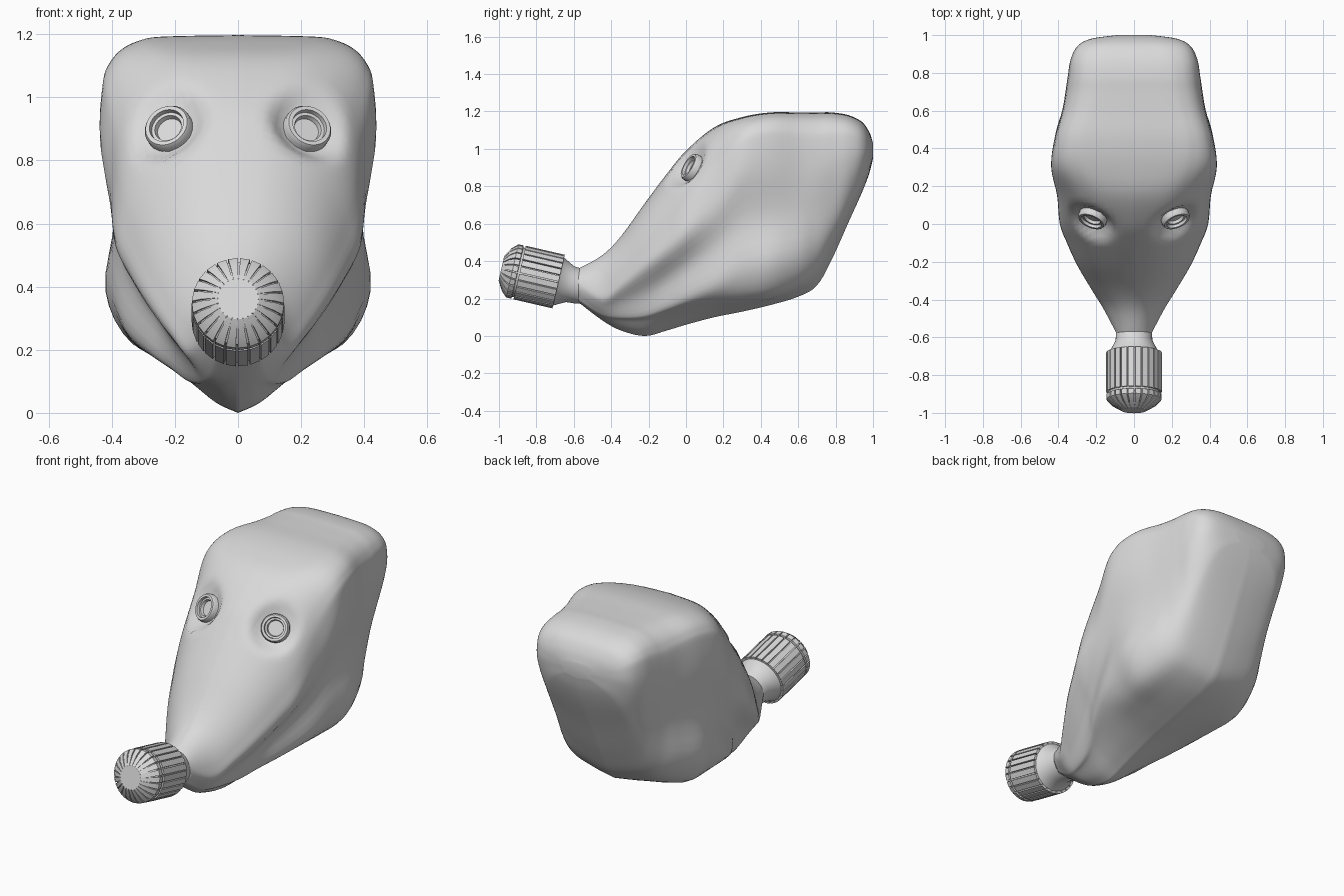
import bpy, bmesh, math
from mathutils import Vector

if "Cube" in bpy.data.objects:
    bpy.data.objects.remove(bpy.data.objects["Cube"])

grey = bpy.data.materials.new("light_grey")
grey.diffuse_color = (0.7, 0.7, 0.7, 1)
grey.use_nodes = True
grey.node_tree.nodes["Principled BSDF"].inputs["Base Color"].default_value = grey.diffuse_color


def make(name, bm, angle=35):
    bmesh.ops.remove_doubles(bm, verts=bm.verts, dist=1e-5)
    bmesh.ops.recalc_face_normals(bm, faces=bm.faces)
    me = bpy.data.meshes.new(name)
    bm.to_mesh(me)
    bm.free()
    me.materials.append(grey)
    ob = bpy.data.objects.new(name, me)
    bpy.context.collection.objects.link(ob)
    bpy.ops.object.select_all(action='DESELECT')
    ob.select_set(True)
    bpy.context.view_layer.objects.active = ob
    bpy.ops.object.shade_smooth_by_angle(angle=math.radians(angle))
    return ob


def loft(rings):
    bm = bmesh.new()
    vs = [[bm.verts.new(p) for p in r] for r in rings]
    n = len(rings[0])
    for a, b in zip(vs, vs[1:]):
        for i in range(n):
            bm.faces.new((a[i], a[(i + 1) % n], b[(i + 1) % n], b[i]))
    bm.faces.new(vs[0])
    bm.faces.new(vs[-1])
    return bm


def spline(pts, steps):
    """Catmull-Rom through a list of Vectors."""
    out = []
    for i in range(len(pts) - 1):
        p0, p1, p2, p3 = pts[max(i - 1, 0)], pts[i], pts[i + 1], pts[min(i + 2, len(pts) - 1)]
        for k in range(steps):
            t = k / steps
            out.append(0.5 * (2 * p1 + (p2 - p0) * t + (2 * p0 - 5 * p1 + 4 * p2 - p3) * t * t
                              + (3 * p1 - p0 - 3 * p2 + p3) * t ** 3))
    return out + [pts[-1]]


# head stations: y, top z, bottom z, face half-width, cheek ridge z, groove width, jaw width, squareness, keel
stations = [
    (-0.575, 0.36, 0.18, 0.095, 0.27, 0.09, 0.075, 2.0, 0.12),
    (-0.45, 0.43, 0.085, 0.16, 0.20, 0.135, 0.10, 2.0, 0.2),
    (-0.35, 0.53, 0.03, 0.22, 0.26, 0.165, 0.125, 2.0, 0.25),
    (-0.22, 0.71, 0.0, 0.295, 0.36, 0.21, 0.17, 2.1, 0.25),
    (-0.10, 0.87, 0.03, 0.35, 0.45, 0.255, 0.23, 2.1, 0.22),
    (0.0, 0.99, 0.06, 0.388, 0.53, 0.30, 0.29, 2.2, 0.2),
    (0.15, 1.115, 0.10, 0.405, 0.66, 0.355, 0.36, 3.0, 0.16),
    (0.30, 1.17, 0.13, 0.436, 0.85, 0.39, 0.40, 4.2, 0.11),
    (0.45, 1.195, 0.165, 0.42, 0.88, 0.39, 0.42, 5.0, 0.09),
    (0.60, 1.195, 0.21, 0.38, 0.88, 0.365, 0.375, 4.5, 0.11),
    (0.70, 1.195, 0.27, 0.362, 0.88, 0.34, 0.32, 4.2, 0.14),
    (0.78, 1.195, 0.41, 0.35, 0.92, 0.325, 0.29, 4.0, 0.16),
    (0.87, 1.18, 0.61, 0.335, 0.96, 0.315, 0.27, 3.8, 0.17),
    (0.94, 1.145, 0.765, 0.30, 0.98, 0.28, 0.24, 3.5, 0.18),
    (0.98, 1.09, 0.87, 0.23, 0.99, 0.21, 0.18, 3.0, 0.2),
    (1.0, 1.03, 0.95, 0.09, 0.99, 0.08, 0.07, 2.5, 0.2),
]


def half_section(y, zt, zb, w, zr, wg, wj, n, keel):
    pts = []
    for k in range(7):
        a = k / 6 * math.pi / 2
        pts.append(Vector((w * math.sin(a) ** (2 / n), y, zr + (zt - zr) * abs(math.cos(a)) ** (2 / n))))
    d = zr - zb
    pts += [Vector((wg, y, zr - 0.35 * d)), Vector((wj, y, zr - 0.68 * d)),
            Vector((wj * 0.8, y, zb + keel * d)), Vector((wj * 0.4, y, zb + keel * 0.35 * d)), Vector((0, y, zb))]
    return spline(pts, 4)


halves = [half_section(*s) for s in stations]
columns = [spline([h[i] for h in halves], 5) for i in range(len(halves[0]))]
rings = []
for j in range(len(columns[0])):
    half = [c[j] for c in columns]
    rings.append(half + [Vector((-p.x, p.y, p.z)) for p in half[-2:0:-1]])

# press in the eye sockets
EYE = Vector((0.223, 0.022, 0.905))
EYE_N = Vector((0.33, -0.80, 0.46)).normalized()
for s in (1, -1):
    c, n = Vector((s * EYE.x, EYE.y, EYE.z)), Vector((s * EYE_N.x, EYE_N.y, EYE_N.z))
    for r in rings:
        for p in r:
            d = (p - c).length
            if d < 0.16:
                f = min(1, (0.16 - d) / 0.09)
                f = f * f * (3 - 2 * f)
                p -= n * ((p - c).dot(n) + 0.025) * f
make("mask_head", loft(rings), 60)


def turned(profile, centre, axis, sides, slats=False):
    """Rings of (distance along axis, radius[, gap radius]); slats alternate the two radii."""
    rot = Vector(axis).to_track_quat('Z', 'Y').to_matrix()
    out = []
    for row in profile:
        h, r = row[0], row[1]
        ring = []
        for i in range(sides):
            steps = ((0.0, r), (0.82, r), (0.82, row[2]), (1.0, row[2])) if slats else ((0.0, r),)
            ring += [(rad, 2 * math.pi * (i + f) / sides) for f, rad in steps]
        out.append([Vector(centre) + rot @ Vector((rad * math.cos(a), rad * math.sin(a), h)) for rad, a in ring])
    return out


# eyepieces: stepped ring with a sunken lens
eye_profile = [(-0.06, 0.077), (0.0, 0.077), (0.012, 0.070), (0.012, 0.057), (-0.004, 0.055),
               (-0.004, 0.045), (-0.02, 0.041)]
for s, side in ((1, "right"), (-1, "left")):
    rr = turned(eye_profile, (s * EYE.x, EYE.y, EYE.z), (s * EYE_N.x, EYE_N.y, EYE_N.z), 32)
    make("eyepiece_" + side, loft(rr))

# filter canister, tilted up towards the front
TILT = math.radians(13)
AX = Vector((0, -math.cos(TILT), math.sin(TILT)))
TIP = Vector((0, -0.985, 0.361))

core = [(-0.46, 0.088), (-0.43, 0.094), (-0.375, 0.098), (-0.318, 0.128), (-0.31, 0.135),
        (-0.075, 0.135), (-0.02, 0.095), (0.0, 0.066)]
make("filter_core", loft(turned(core, TIP, AX, 48)))

slats = [(-0.312, 0.147, 0.134), (-0.098, 0.147, 0.134)]
make("filter_slats", loft(turned(slats, TIP, AX, 24, True)), 30)

cap = [(-0.088, 0.138, 0.130), (-0.085, 0.146, 0.134), (-0.058, 0.146, 0.134), (-0.028, 0.118, 0.104),
       (0.002, 0.067, 0.064)]
make("filter_cap", loft(turned(cap, TIP, AX, 24, True)), 30)
